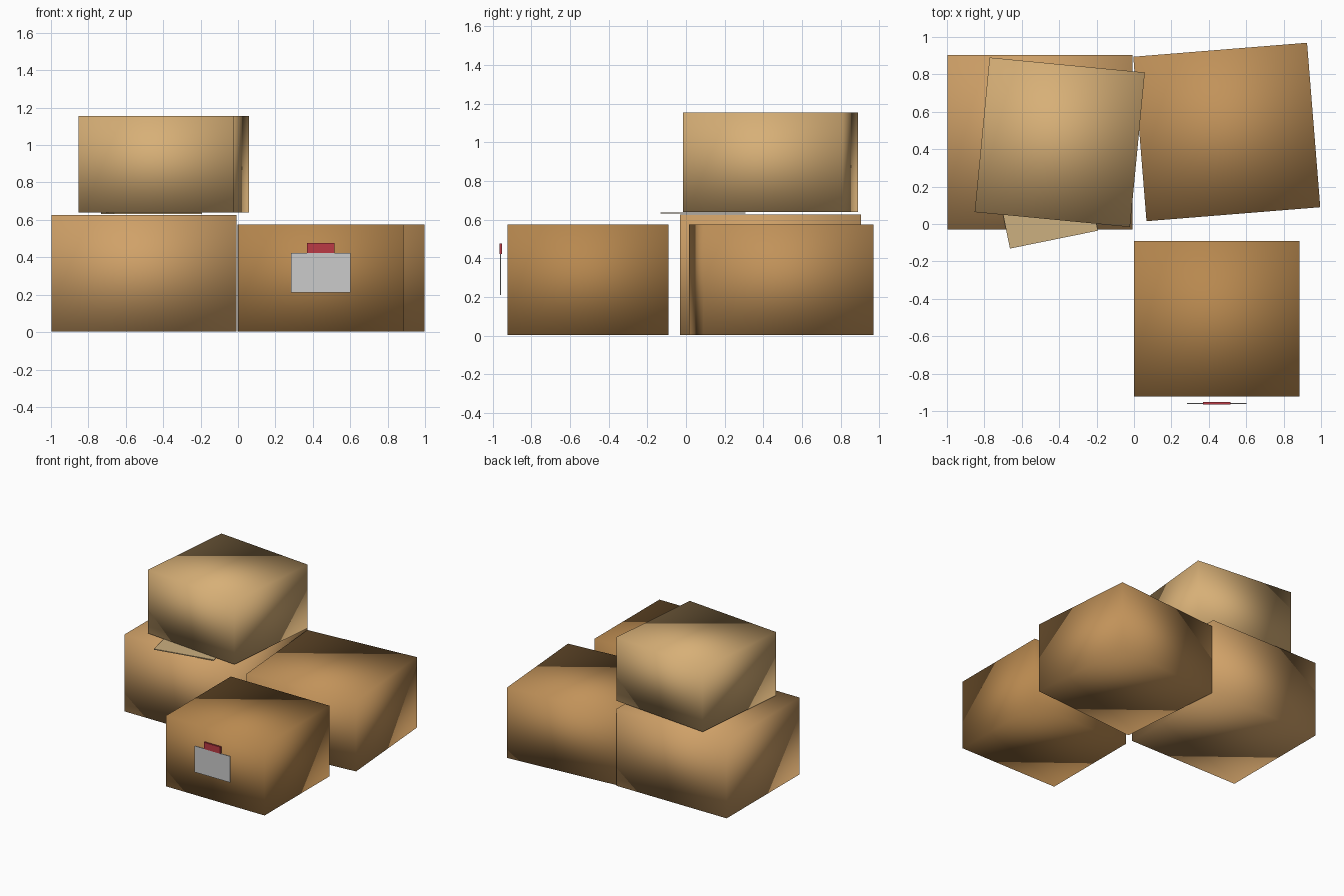
import bpy
from math import radians

if "Cube" in bpy.data.objects:
    bpy.data.objects.remove(bpy.data.objects["Cube"])


def material(name, rgb):
    # sRGB picture colour to linear
    m = bpy.data.materials.new(name)
    m.diffuse_color = [(c / 255) ** 2.2 for c in rgb] + [1]
    m.use_nodes = True
    m.node_tree.nodes["Principled BSDF"].inputs["Base Color"].default_value = m.diffuse_color
    return m


def box(name, centre, size, mat, turn=0, smooth=False):
    bpy.ops.mesh.primitive_cube_add(size=1, location=centre, rotation=(0, 0, radians(turn)))
    ob = bpy.context.object
    ob.name = name
    ob.scale = size
    bpy.ops.object.transform_apply(location=False, rotation=False, scale=True)
    ob.data.materials.append(mat)
    if smooth:
        bpy.ops.object.shade_smooth()
    return ob


pale = material("pale_cardboard", (214, 174, 118))
mid = material("mid_cardboard", (207, 160, 104))
dark = material("dark_cardboard", (192, 145, 90))
brown = material("brown_cardboard", (182, 135, 80))
paper = material("tan_paper", (203, 174, 127))
white = material("white_card", (214, 214, 210))
red = material("red_clip", (186, 60, 70))

# Stacked cartons, softly shaded
box("lower_left_carton", (-0.503, 0.437, 0.315), (0.99, 0.935, 0.622), mid, 0, True)
box("upper_carton", (-0.397, 0.437, 0.897), (0.834, 0.83, 0.515), pale, -5.5, True)
box("back_right_carton", (0.496, 0.492, 0.29), (0.932, 0.882, 0.572), dark, 4.6, True)
box("front_carton", (0.442, -0.507, 0.29), (0.885, 0.832, 0.572), brown, 0, True)

# Loose sheet pinched between the two left cartons
box("paper_sheet", (-0.463, 0.088, 0.635), (0.48, 0.35, 0.007), paper, 11.5)

# Card with its clip in front of the front carton
box("label_card", (0.443, -0.96, 0.317), (0.317, 0.006, 0.212), white)
box("card_clip", (0.443, -0.959, 0.449), (0.147, 0.014, 0.054), red)
